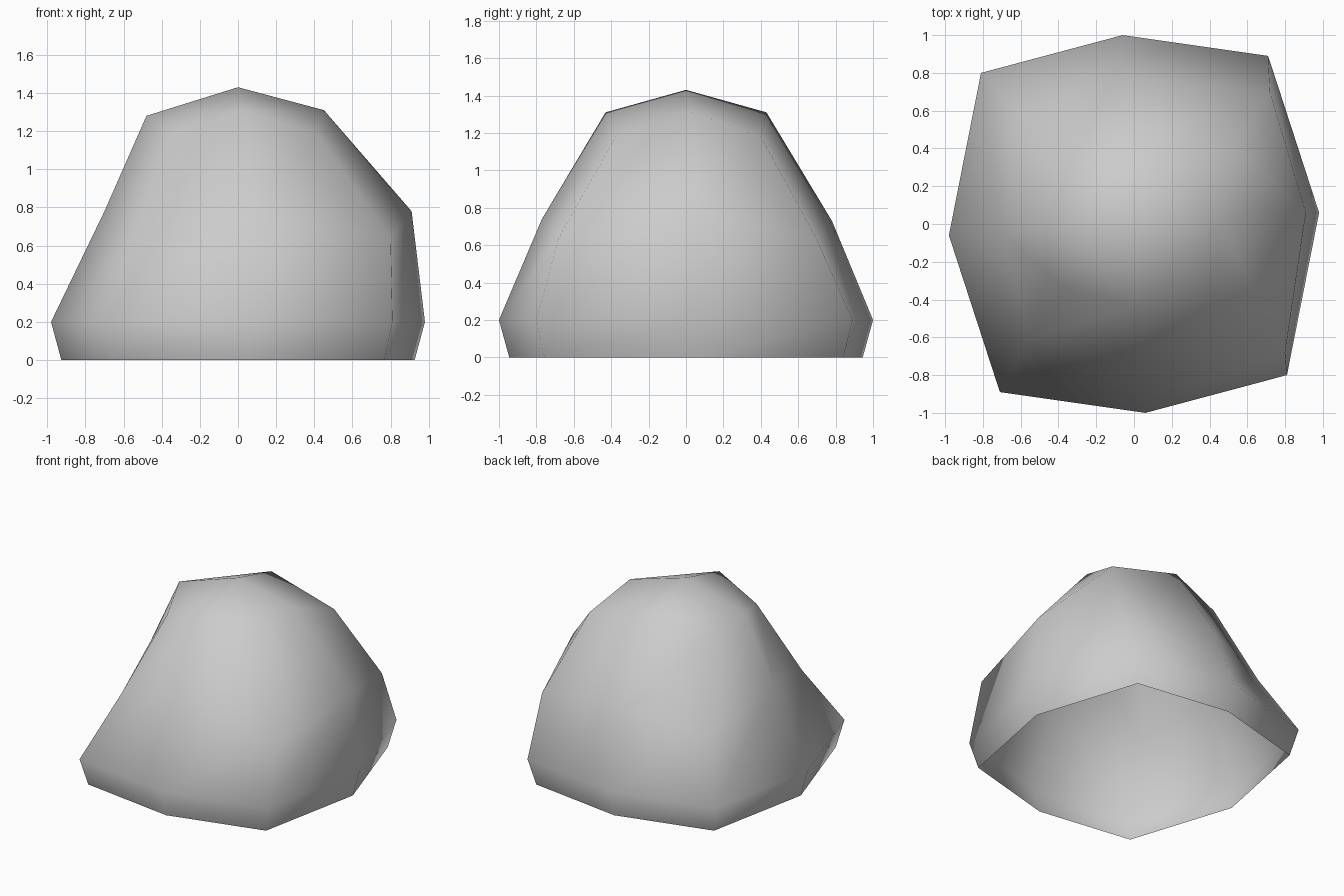
import bpy
import bmesh
from mathutils import Vector

# Remove the default object
default_object = bpy.data.objects.get("Cube")
if default_object:
    bpy.data.objects.remove(default_object, do_unlink=True)


def make_material(name, colour):
    material = bpy.data.materials.new(name)
    material.use_nodes = True
    material.diffuse_color = colour
    material.node_tree.nodes["Principled BSDF"].inputs["Base Color"].default_value = colour
    return material


def build_object(name, bm, material):
    mesh = bpy.data.meshes.new(name)
    bm.to_mesh(mesh)
    bm.free()
    mesh.materials.append(material)
    boulder = bpy.data.objects.new(name, mesh)
    bpy.context.collection.objects.link(boulder)
    return boulder


# Half of the widest ring, from the left side round to the back right corner;
# the other half is the same turned by half a circle
half_ring = [Vector(p) for p in (
    (0.98, 0.06, 0.2), (0.71, 0.89, 0.2), (-0.06, 1.0, 0.2), (-0.81, 0.80, 0.2))]
wide_ring = half_ring + [Vector((-p.x, -p.y, p.z)) for p in half_ring]

# The foot tucks in under the widest ring
foot_ring = [Vector((p.x * 0.945, p.y * 0.945, 0)) for p in wide_ring]

# Irregular waist and shoulder rings
waist_ring = [Vector(p) for p in (
    (0.91, 0.06, 0.78), (0.72, 0.70, 0.63), (-0.05, 0.78, 0.73), (-0.62, 0.59, 0.62),
    (-0.70, -0.05, 0.78), (-0.55, -0.61, 0.64), (0.09, -0.77, 0.74), (0.80, -0.68, 0.64))]
shoulder_ring = [Vector(p) for p in (
    (0.45, 0.03, 1.31), (0.53, 0.40, 1.18), (-0.02, 0.43, 1.31), (-0.40, 0.38, 1.18),
    (-0.48, -0.02, 1.28), (-0.35, -0.35, 1.19), (0.02, -0.43, 1.31), (0.41, -0.37, 1.19))]

# Skin the rings with quads, leaving the underside open
bm = bmesh.new()
rings = [[bm.verts.new(p) for p in ring]
         for ring in (foot_ring, wide_ring, waist_ring, shoulder_ring)]
count = len(wide_ring)
for lower, upper in zip(rings, rings[1:]):
    for i in range(count):
        j = (i + 1) % count
        bm.faces.new((lower[i], lower[j], upper[j], upper[i]))

# Crown of four quads meeting at the peak
peak = bm.verts.new((0, 0, 1.43))
top = rings[-1]
for i in range(0, count, 2):
    bm.faces.new((top[i], top[i + 1], top[(i + 2) % count], peak))

for face in bm.faces:
    face.smooth = True

stone_grey = make_material("stone_grey", (0.6, 0.6, 0.6, 1))
build_object("boulder", bm, stone_grey)
